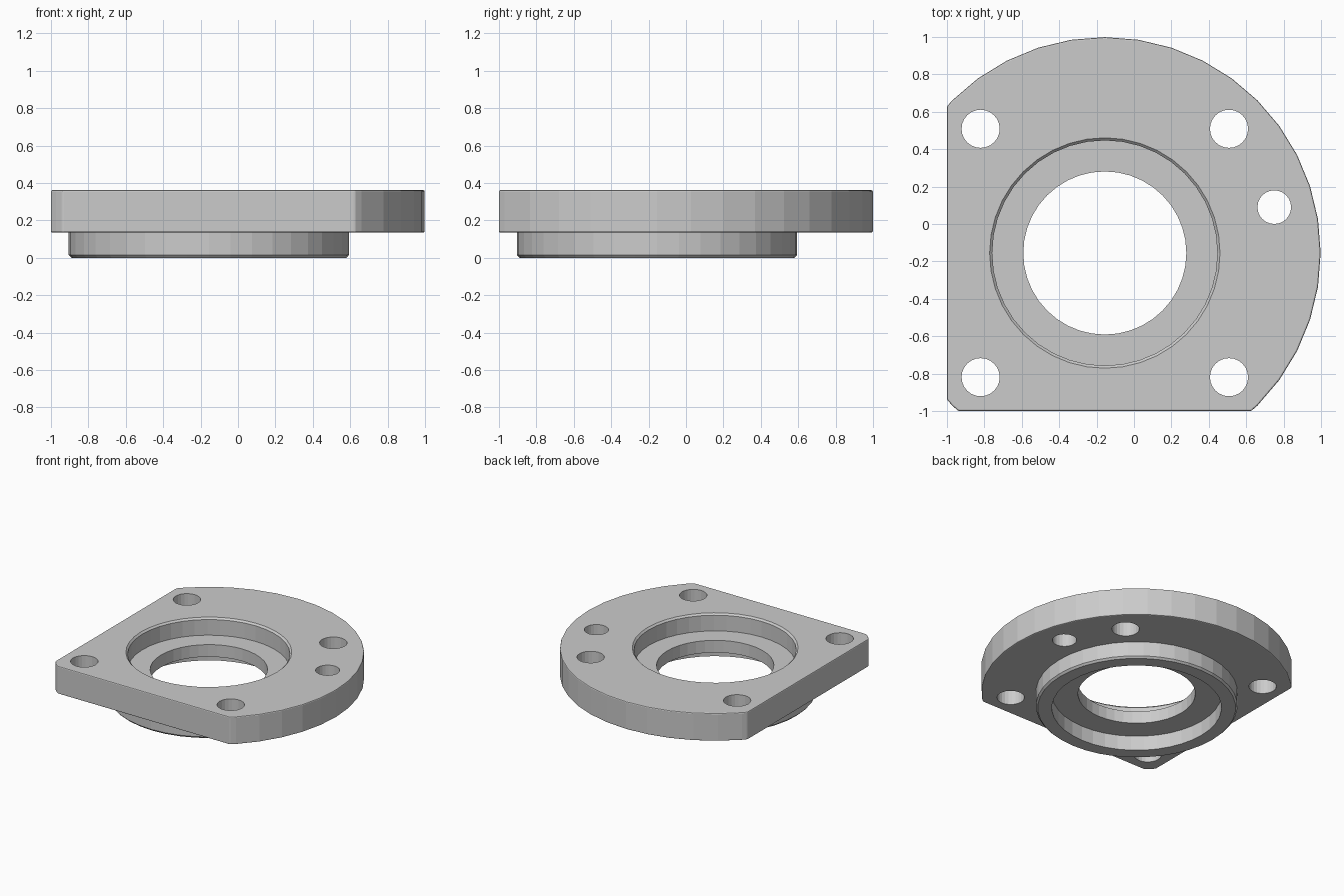
import bpy
import bmesh
import math
from mathutils import Vector

default_cube = bpy.data.objects.get("Cube")
if default_cube:
    bpy.data.objects.remove(default_cube, do_unlink=True)

AXIS = Vector((-0.156, -0.155, 0))   # shared axis of disc, hub and bore
TOP, UNDERSIDE = 0.362, 0.135        # flange faces

grey = bpy.data.materials.new("machined_grey")
grey.use_nodes = True
colour = (0.6, 0.6, 0.6, 1)
grey.diffuse_color = colour
grey.node_tree.nodes["Principled BSDF"].inputs["Base Color"].default_value = colour


def lathe(name, profile, centre, sides):
    """Closed solid turned from (radius, height) pairs, listed bottom to top."""
    bm = bmesh.new()
    rings = []
    for radius, z in profile:
        angles = [math.tau * i / sides for i in range(sides)]
        rings.append([bm.verts.new((centre[0] + radius * math.cos(a),
                                    centre[1] + radius * math.sin(a), z)) for a in angles])
    for low, high in zip(rings, rings[1:]):
        for i in range(sides):
            j = (i + 1) % sides
            bm.faces.new((low[i], low[j], high[j], high[i]))
    bm.faces.new(rings[0][::-1])
    bm.faces.new(rings[-1])
    mesh = bpy.data.meshes.new(name)
    bm.to_mesh(mesh)
    bm.free()
    mesh.materials.append(grey)
    obj = bpy.data.objects.new(name, mesh)
    bpy.context.collection.objects.link(obj)
    return obj


def apply_modifier(obj, modifier):
    bpy.context.view_layer.objects.active = obj
    bpy.ops.object.modifier_apply(modifier=modifier.name)


def combine(obj, tool, operation):
    mod = obj.modifiers.new(tool.name, "BOOLEAN")
    mod.operation, mod.object, mod.solver = operation, tool, "EXACT"
    apply_modifier(obj, mod)
    bpy.data.objects.remove(tool, do_unlink=True)


# Flange disc with two straight sides
flange = lathe("mounting_flange", [(1.154, UNDERSIDE), (1.154, TOP)], AXIS, 40)
bm = bmesh.new()
bm.from_mesh(flange.data)
for normal in (Vector((-1, 0, 0)), Vector((0, -1, 0))):
    cut = bmesh.ops.bisect_plane(bm, geom=bm.verts[:] + bm.edges[:] + bm.faces[:],
                                 plane_co=normal, plane_no=normal, clear_outer=True)
    edges = [e for e in cut["geom_cut"] if isinstance(e, bmesh.types.BMEdge)]
    bmesh.ops.holes_fill(bm, edges=edges)
bmesh.ops.recalc_face_normals(bm, faces=bm.faces[:])
bm.to_mesh(flange.data)
bm.free()

# Small broken edge around the flange
bevel = flange.modifiers.new("edge_break", "BEVEL")
bevel.width, bevel.segments = 0.008, 2
bevel.limit_method, bevel.angle_limit = "ANGLE", math.radians(25)
apply_modifier(flange, bevel)

# Locating hub underneath
hub = lathe("hub", [(0.735, 0), (0.749, 0.015), (0.749, 0.2)], AXIS, 40)
combine(flange, hub, "UNION")

# Stepped bore: lower recess, central hole, upper recess with chamfered rim
bore = [(0.63, -0.1), (0.63, 0.12), (0.436, 0.12), (0.436, 0.22),
        (0.602, 0.22), (0.602, 0.348), (0.616, TOP), (0.616, 0.5)]
combine(flange, lathe("bore", bore, AXIS, 40), "DIFFERENCE")

# Four bolt holes and one smaller side hole
holes = [(AXIS.x + 0.664 * sx, AXIS.y + 0.664 * sy, 0.102) for sx in (-1, 1) for sy in (-1, 1)]
holes.append((0.75, 0.09, 0.09))
for x, y, radius in holes:
    drill = lathe("drill", [(radius, -0.1), (radius, 0.5)], (x, y), 24)
    combine(flange, drill, "DIFFERENCE")

for face in flange.data.polygons:
    face.use_smooth = False
